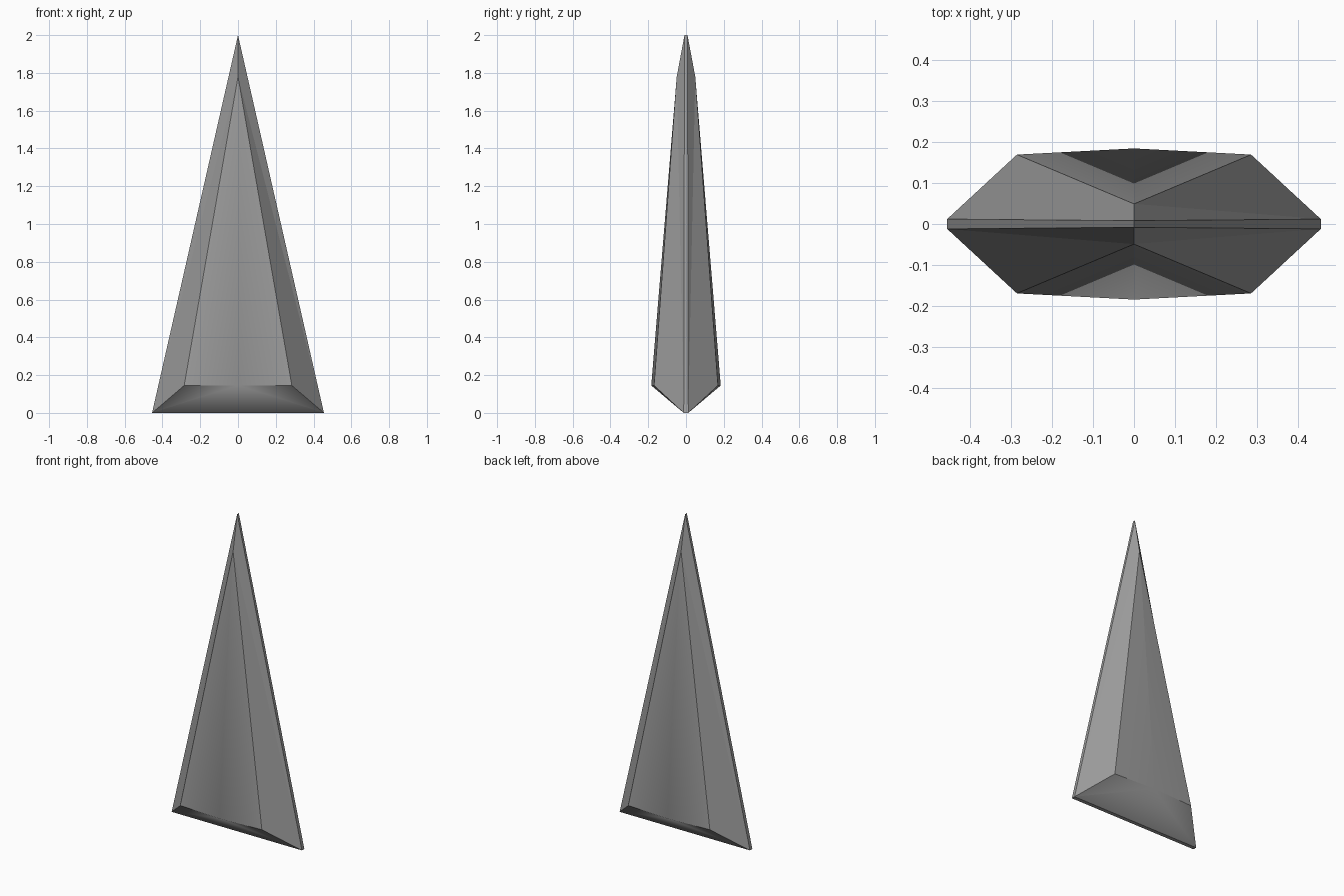
import bpy
import bmesh
from mathutils import Vector

cube = bpy.data.objects.get("Cube")
if cube:
    bpy.data.objects.remove(cube, do_unlink=True)

# Flat grey material
grey = bpy.data.materials.new("stone grey")
grey.use_nodes = True
colour = (0.33, 0.33, 0.33, 1)
grey.diffuse_color = colour
grey.node_tree.nodes["Principled BSDF"].inputs["Base Color"].default_value = colour

bm = bmesh.new()


def half_blade(side):
    """One broad side of the blade; side is -1 for front, 1 for back."""
    def vert(x, y, z):
        return bm.verts.new((x, side * y, z))

    tip = vert(0, 0.008, 2)
    shoulder = vert(0, 0.049, 1.78)
    middle = vert(0, 0.184, 0.145)
    foot_l, foot_r = vert(0.455, 0.012, 0), vert(-0.455, 0.012, 0)
    corner_l, corner_r = vert(0.285, 0.169, 0.145), vert(-0.285, 0.169, 0.145)
    # Long side facets and the slightly bowed broad face
    for foot, corner in ((foot_l, corner_l), (foot_r, corner_r)):
        bm.faces.new((foot, corner, shoulder))
        bm.faces.new((foot, shoulder, tip))
        bm.faces.new((corner, middle, shoulder))
        bm.faces.new((foot, middle, corner))
    # Undercut below the broad face
    bm.faces.new((foot_l, foot_r, middle))
    return tip, foot_l, foot_r, middle


front_tip, front_l, front_r, front_mid = half_blade(-1)
back_tip, back_l, back_r, back_mid = half_blade(1)

# Narrow cutting edges and bottom edge joining the two halves
bm.faces.new((front_l, back_l, back_tip, front_tip))
bm.faces.new((front_r, back_r, back_tip, front_tip))
bm.faces.new((front_l, front_r, back_r, back_l))
bmesh.ops.recalc_face_normals(bm, faces=bm.faces[:])

# Crisp facets, softened only at the middle of each lower rim
bm.verts.index_update()
soft = {}
for v in (front_mid, back_mid):
    total = sum((f.normal * f.calc_area() for f in v.link_faces), Vector())
    soft[v.index] = total.normalized()
for f in bm.faces:
    f.smooth = True

mesh = bpy.data.meshes.new("blade")
bm.to_mesh(mesh)
bm.free()
mesh.materials.append(grey)
normals = []
for poly in mesh.polygons:
    for i in poly.vertices:
        normals.append(tuple(soft.get(i, poly.normal)))
mesh.normals_split_custom_set(normals)

blade = bpy.data.objects.new("blade", mesh)
bpy.context.collection.objects.link(blade)
